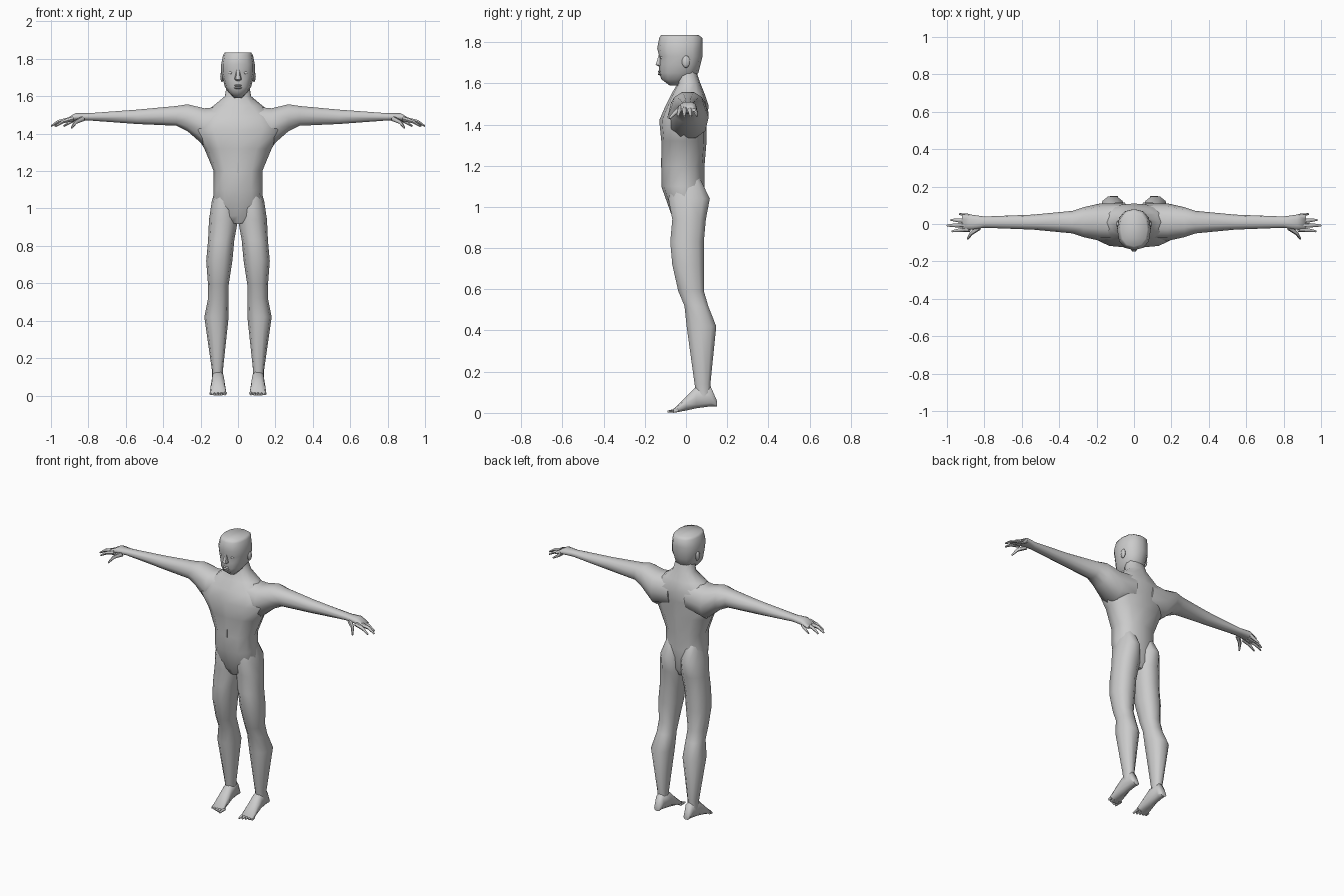
import bpy, bmesh, math
from mathutils import Vector, Matrix

old = bpy.data.objects.get("Cube")
if old:
    bpy.data.objects.remove(old, do_unlink=True)

skin = bpy.data.materials.new("plain grey skin")
skin.use_nodes = True
skin.diffuse_color = (.6, .6, .6, 1)
skin.node_tree.nodes["Principled BSDF"].inputs["Base Color"].default_value = skin.diffuse_color

SIDES = {"left_": 1, "right_": -1}
MIDDLE = {"": 1}


def finish(name, bm):
    """Turn the bmesh into a smooth shaded object."""
    bmesh.ops.recalc_face_normals(bm, faces=bm.faces)
    mesh = bpy.data.meshes.new(name)
    bm.to_mesh(mesh)
    bm.free()
    mesh.materials.append(skin)
    obj = bpy.data.objects.new(name, mesh)
    bpy.context.collection.objects.link(obj)
    bpy.ops.object.select_all(action='DESELECT')
    obj.select_set(True)
    bpy.context.view_layer.objects.active = obj
    bpy.ops.object.shade_smooth_by_angle(angle=math.radians(60))


def bridge(bm, rings):
    """Join rings of points into a closed skin."""
    loops = [[bm.verts.new(point) for point in ring] for ring in rings]
    for low, high in zip(loops, loops[1:]):
        for i in range(len(low)):
            bm.faces.new((low[i - 1], low[i], high[i], high[i - 1]))
    bm.faces.new(loops[0])
    bm.faces.new(loops[-1])


def rounded(value):
    """Push a circle coordinate outward for a slightly boxy section."""
    return math.copysign(abs(value) ** .85, value)


def loft(name, axis, rows, sides=10, copies=MIDDLE):
    """Each row: place along the axis, then low and high limits across it."""
    for prefix, sign in copies.items():
        rings = []
        for along, a_low, a_high, b_low, b_high in rows:
            ring = []
            for k in range(sides):
                turn = math.tau * k / sides
                a = (a_low + a_high + (a_high - a_low) * rounded(math.cos(turn))) / 2
                b = (b_low + b_high + (b_high - b_low) * rounded(math.sin(turn))) / 2
                x, y, z = {"x": (along, a, b), "y": (a, along, b), "z": (a, b, along)}[axis]
                ring.append((sign * x, y, z))
            rings.append(ring)
        bm = bmesh.new()
        bridge(bm, rings)
        finish(prefix + name, bm)


def upright(rows):
    """Symmetric upright sections: height, half width, front depth, back depth."""
    return [(z, -half, half, -front, back) for z, half, front, back in rows]


def blob(name, centre, radii, copies=MIDDLE):
    """Small faceted ellipsoid."""
    for prefix, sign in copies.items():
        x, y, z = centre
        place = Matrix.Translation((sign * x, y, z)) @ Matrix.Diagonal((*radii, 1))
        bm = bmesh.new()
        bmesh.ops.create_uvsphere(bm, u_segments=8, v_segments=6, radius=1, matrix=place)
        finish(prefix + name, bm)


def digits(name, paths, radius):
    """Tapered fingers or toes along straight joints, on both sides."""
    for prefix, sign in SIDES.items():
        bm = bmesh.new()
        for path in paths:
            points = [Vector((sign * x, y, z)) for x, y, z in path]
            way = (points[-1] - points[0]).normalized()
            across = way.cross(Vector((0, 0, 1))).normalized()
            up = across.cross(way)
            rings = []
            for i, point in enumerate(points):
                size = radius * (1 - i / len(points))
                turns = [math.tau * k / 6 for k in range(6)]
                rings.append([point + size * (across * math.cos(t) + up * math.sin(t))
                              for t in turns])
            bridge(bm, rings)
        finish(prefix + name, bm)


# Trunk and neck
loft("torso", "z", upright([
    (.92, .08, .05, .06), (.96, .14, .07, .08), (1.1, .13, .12, .09),
    (1.2, .13, .12, .09), (1.32, .18, .12, .1), (1.42, .24, .13, .1),
    (1.49, .21, .1, .11), (1.55, .13, .07, .09), (1.6, .07, .04, .07),
    (1.66, .06, .04, .05)]), sides=12)
loft("belly_fold", "z", upright([
    (1.17, .01, .12, 0), (1.2, .01, .13, 0), (1.35, .01, .12, 0)]), sides=6)

# Arms run from inside the chest to the palm
loft("arm", "x", [(x, .01 - half, .01 + half, low, high) for x, half, low, high in (
    (.06, .1, 1.36, 1.55), (.18, .1, 1.33, 1.54), (.27, .08, 1.41, 1.56),
    (.33, .06, 1.44, 1.55), (.54, .04, 1.45, 1.53), (.8, .03, 1.47, 1.51),
    (.87, .04, 1.47, 1.51), (.92, .04, 1.46, 1.48))], copies=SIDES)

# Four fanned fingers and a drooping thumb
fingers = []
for k in range(4):
    root = .022 * k - .028
    reach = .95 + .05 * math.sin(k + .5)
    fingers.append([(.88, root, 1.48), (reach - .04, root * 1.2, 1.465),
                    (reach, root * 1.4, 1.44)])
thumb = [(.83, -.02, 1.48), (.87, -.05, 1.46), (.89, -.08, 1.43)]
digits("fingers", fingers + [thumb], .015)

# Legs start inside the hips, so the seat keeps its cleft
loft("leg", "z", [
    (1.14, .03, .11, -.06, .07), (1.04, .01, .14, -.09, .12),
    (.94, 0, .155, -.07, .1), (.83, .02, .16, -.08, .09),
    (.72, .03, .17, -.07, .09), (.59, .05, .16, -.04, .09),
    (.52, .05, .16, -.01, .11), (.42, .05, .18, 0, .15),
    (.14, .08, .14, .04, .12), (.08, .08, .14, .05, .12)], copies=SIDES)

# Feet tip slightly forward onto the toes
loft("foot", "y", [(y, .107 - half, .107 + half, low, high) for y, half, low, high in (
    (.15, .02, .03, .06), (.12, .03, .03, .13), (.05, .035, .02, .13),
    (0, .04, .01, .08), (-.06, .045, 0, .02))], copies=SIDES)
digits("toes", [[(.07 + .018 * k, -.04, .013), (.07 + .019 * k, .007 * k - .09, .006)]
                for k in range(5)], .011)

# Head, with a flat crown and a pointed jaw
loft("head", "z", upright([
    (1.59, .02, .08, -.02), (1.62, .05, .12, .02), (1.65, .07, .13, .06),
    (1.69, .08, .13, .07), (1.73, .09, .13, .08), (1.77, .09, .14, .08),
    (1.82, .08, .13, .08), (1.835, .07, .12, .06)]), sides=12)
loft("nose", "z", upright([
    (1.68, .01, .13, -.1), (1.69, .02, .15, -.1), (1.75, .01, .13, -.1)]), sides=6)
for name, height in (("lower_lip", 1.645), ("upper_lip", 1.657)):
    blob(name, (0, -.12, height), (.022, .017, .007))
blob("eye", (.04, -.11, 1.725), (.015, .015, .01), SIDES)
blob("ear", (.085, 0, 1.705), (.01, .02, .03), SIDES)
